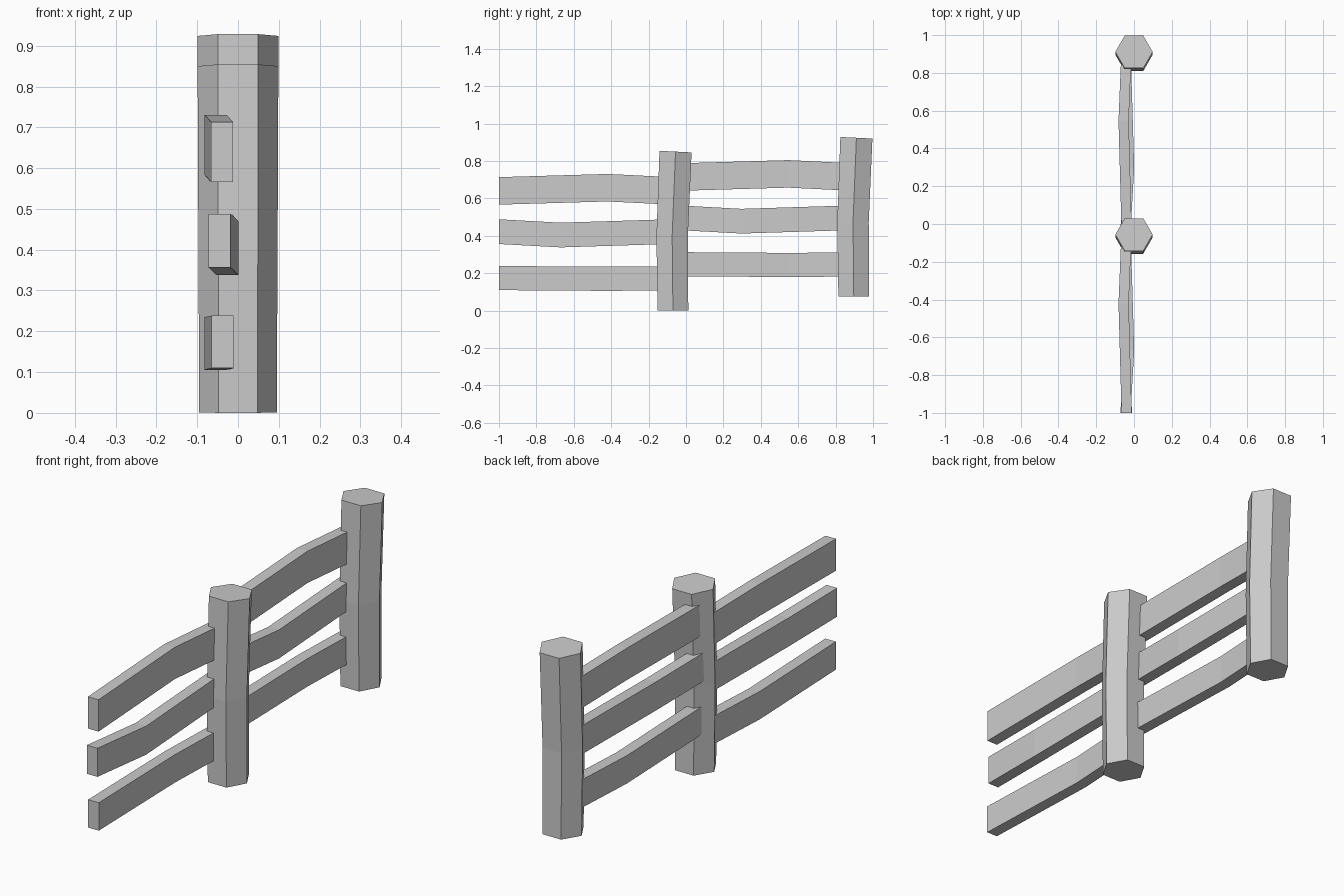
import bpy, bmesh, math

if "Cube" in bpy.data.objects:
    bpy.data.objects.remove(bpy.data.objects["Cube"])

STEP_Y, STEP_Z = 0.967, 0.074   # offset from one fence section to the next


def loft(name, rings, offset):
    """Bridge a list of equal-sized rings into a closed solid."""
    bm = bmesh.new()
    loops = [[bm.verts.new((x, y + offset[0], z + offset[1])) for x, y, z in r] for r in rings]
    n = len(loops[0])
    for a, b in zip(loops, loops[1:]):
        for i in range(n):
            j = (i + 1) % n
            bm.faces.new((a[i], a[j], b[j], b[i]))
    bm.faces.new(loops[0])
    bm.faces.new(loops[-1])
    bmesh.ops.recalc_face_normals(bm, faces=bm.faces[:])
    mesh = bpy.data.meshes.new(name)
    bm.to_mesh(mesh)
    bm.free()
    bpy.context.collection.objects.link(bpy.data.objects.new(name, mesh))


def hexagon(y, z, radius, tilt):
    """Six-sided ring, corners on the x axis, sloping along y."""
    ring = []
    for i in range(6):
        a = math.radians(60 * i)
        dy = radius * math.sin(a)
        ring.append((radius * math.cos(a), y + dy, z + tilt * dy))
    return ring


def plank(x, y, z, height, width=0.054):
    """Upright rectangular cross-section of a rail."""
    w, h = width / 2, height / 2
    return [(x - w, y, z - h), (x + w, y, z - h), (x + w, y, z + h), (x - w, y, z + h)]


# Rails: height, then (x, y, z) of the start, bend and end
RAILS = {
    "top_rail": (0.147, [(-0.039, -1.0, 0.640), (-0.055, -0.42, 0.657), (-0.039, -0.033, 0.638)]),
    "middle_rail": (0.132, [(-0.045, -1.0, 0.422), (-0.026, -0.67, 0.404), (-0.045, -0.033, 0.424)]),
    "bottom_rail": (0.129, [(-0.038, -1.0, 0.174), (-0.055, -0.42, 0.170), (-0.038, -0.033, 0.173)]),
}

for k, side in enumerate(("front", "back")):
    offset = (k * STEP_Y, k * STEP_Z)
    # Slightly bent hexagonal post
    loft(side + "_post", [hexagon(-0.070, 0.001, 0.095, 0.01),
                          hexagon(-0.074, 0.40, 0.097, 0.0),
                          hexagon(-0.056, 0.850, 0.099, -0.05)], offset)
    # Three bent rails
    for name, (height, path) in RAILS.items():
        loft(side + "_" + name, [plank(*p, height) for p in path], offset)
